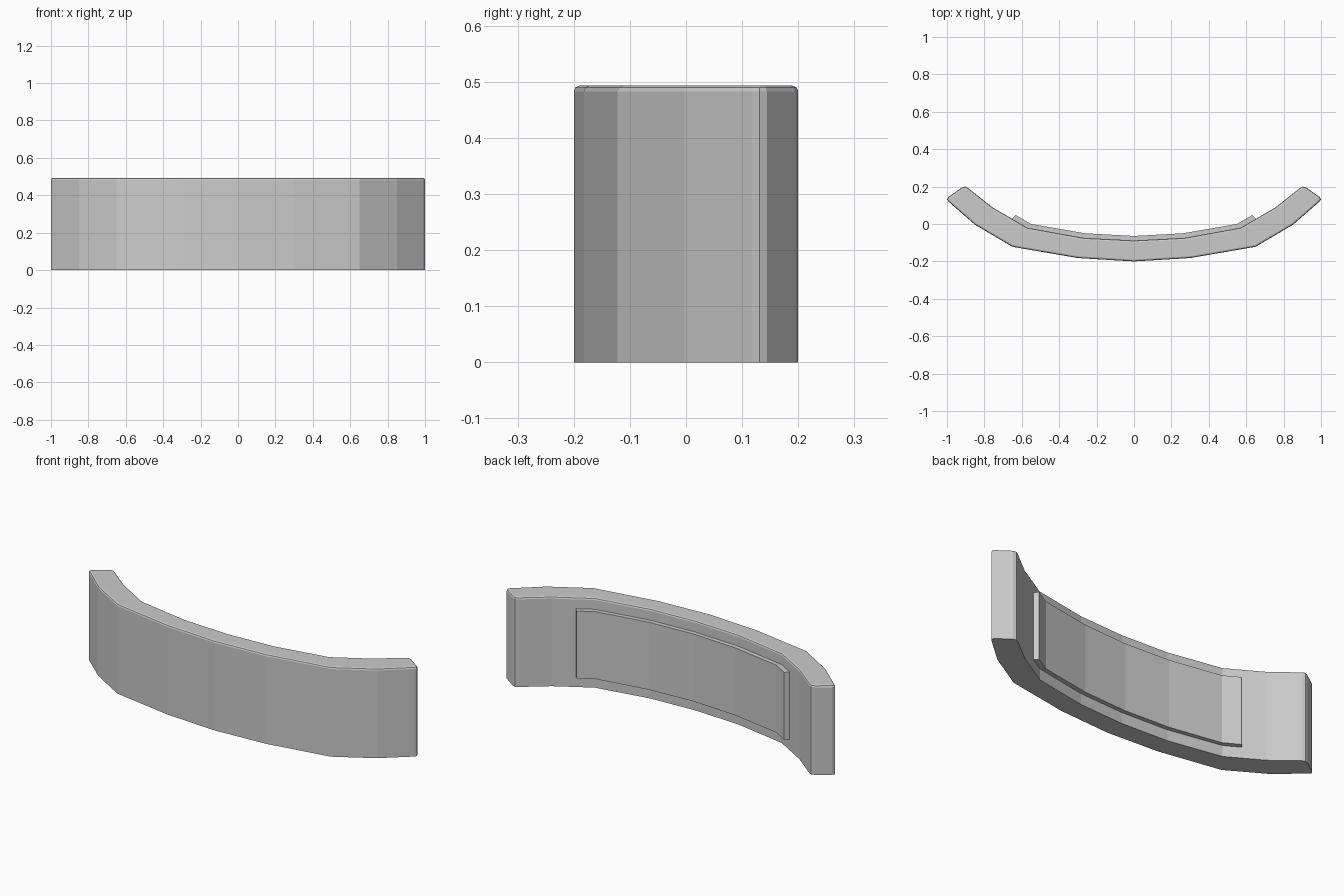
import bpy, bmesh

if "Cube" in bpy.data.objects:
    bpy.data.objects.remove(bpy.data.objects["Cube"])


def mirrored(half):
    """Complete a right-hand path (starting on x = 0) with its mirror image."""
    return [(-x, y) for x, y in reversed(half[1:])] + half


def extrude_band(name, front, back, z0, z1, bevel=0.0):
    """Closed band between two half paths, extruded upward, top rim optionally rounded."""
    outline = mirrored(front) + mirrored(back)[::-1]
    bm = bmesh.new()
    base = bm.faces.new([bm.verts.new((x, y, z0)) for x, y in outline])
    top = bmesh.ops.extrude_face_region(bm, geom=[base], use_keep_orig=True)["geom"]
    for v in top:
        if isinstance(v, bmesh.types.BMVert):
            v.co.z = z1
    bmesh.ops.recalc_face_normals(bm, faces=bm.faces[:])
    if bevel:
        rim = [e for e in bm.edges if all(abs(v.co.z - z1) < 1e-5 for v in e.verts)]
        bmesh.ops.bevel(bm, geom=rim, offset=bevel, segments=2, profile=0.5,
                        affect='EDGES', clamp_overlap=True)
    mesh = bpy.data.meshes.new(name)
    bm.to_mesh(mesh)
    bm.free()
    obj = bpy.data.objects.new(name, mesh)
    bpy.context.collection.objects.link(obj)
    return obj


# Curved backrest shell with softened ends
shell_front = [(0, -0.20), (0.30, -0.182), (0.65, -0.122), (0.85, -0.004),
               (0.99, 0.118), (1.0, 0.131), (0.993, 0.144)]
shell_back = [(0, -0.088), (0.27, -0.074), (0.57, -0.02), (0.755, 0.088),
              (0.888, 0.193), (0.903, 0.20), (0.921, 0.195)]
extrude_band("backrest_shell", shell_front, shell_back, 0, 0.493, bevel=0.01)

# Raised pad on the inner face, sunk slightly into the shell
pad_front = [(0, -0.11), (0.27, -0.095), (0.575, -0.04), (0.665, 0.015)]
pad_back = [(0, -0.064), (0.26, -0.05), (0.55, 0.0), (0.633, 0.048)]
extrude_band("inner_pad", pad_front, pad_back, 0.06, 0.432)
